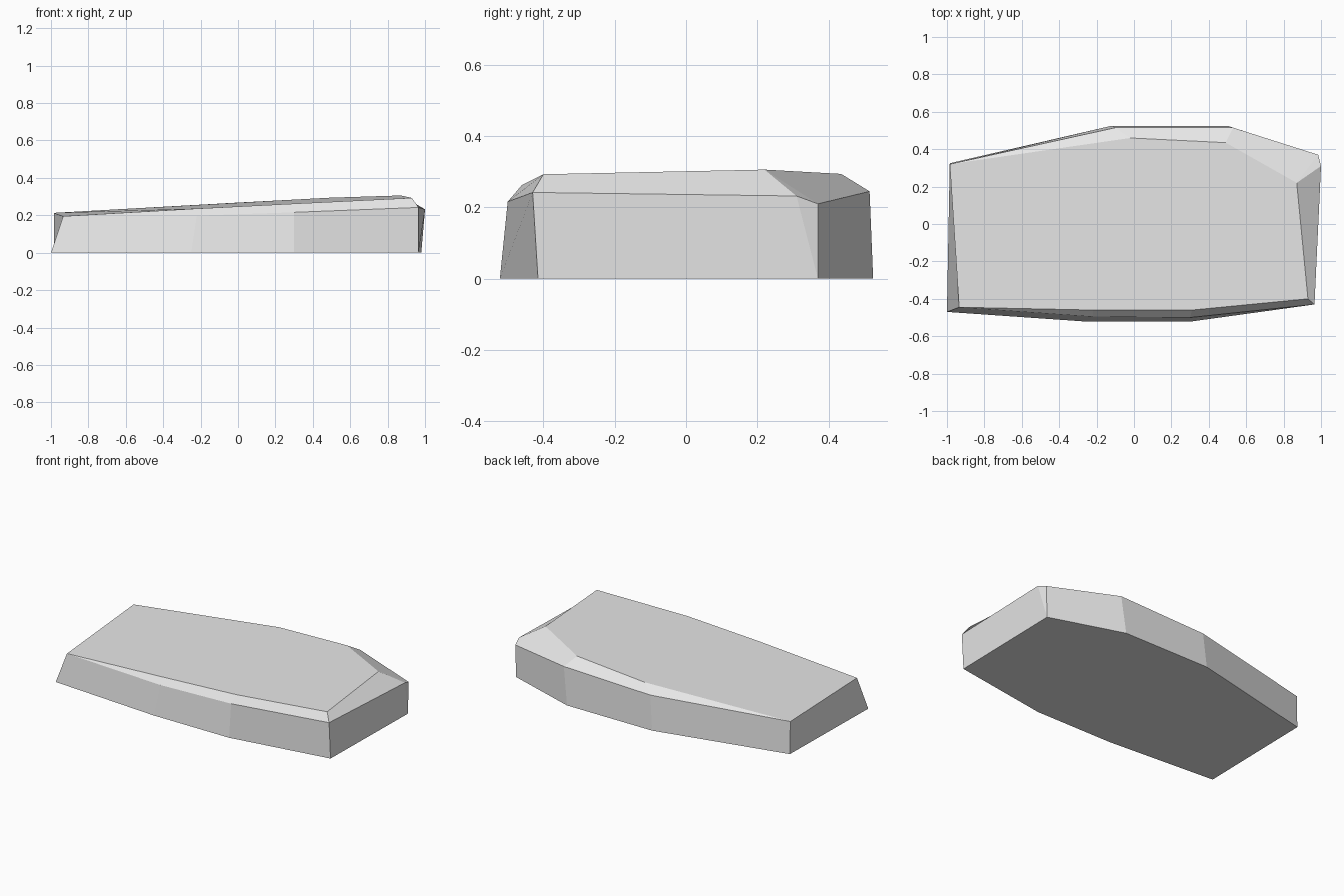
import bpy
import bmesh

default_cube = bpy.data.objects.get("Cube")
if default_cube:
    bpy.data.objects.remove(default_cube, do_unlink=True)


def make_material(name, colour):
    material = bpy.data.materials.new(name)
    material.use_nodes = True
    material.diffuse_color = colour
    for node in material.node_tree.nodes:
        if node.type == "BSDF_PRINCIPLED":
            node.inputs["Base Color"].default_value = colour
    return material


def add_face(bm, corners):
    """Add a face, skipping repeated corners where a bevel tapers to a point."""
    unique = list(dict.fromkeys(corners))
    if len(unique) > 2:
        bm.faces.new(unique)


def build_slab(name, columns, material):
    """Join columns of base, shoulder and rim points into a closed stone."""
    bm = bmesh.new()
    cache = {}

    def vertex(point):
        if point not in cache:
            cache[point] = bm.verts.new(point)
        return cache[point]

    rings = [[vertex(point) for point in ring] for ring in zip(*columns)]
    count = len(columns)

    # Steep sides, then the bevel between shoulder and rim
    for lower, upper in zip(rings, rings[1:]):
        for i in range(count):
            j = (i + 1) % count
            add_face(bm, (lower[i], lower[j], upper[j], upper[i]))

    # Flat underside and sloping top
    add_face(bm, rings[0][::-1])
    add_face(bm, rings[-1])

    bmesh.ops.recalc_face_normals(bm, faces=bm.faces)
    mesh = bpy.data.meshes.new(name)
    bm.to_mesh(mesh)
    bm.free()
    mesh.materials.append(material)
    slab = bpy.data.objects.new(name, mesh)
    bpy.context.collection.objects.link(slab)
    return slab


# Corners shared by several columns
front_left_rim = (-0.935, -0.445, 0.195)
back_left_rim = (-0.985, 0.32, 0.213)
back_right_base = (0.98, 0.37, 0)
back_right_rim = (0.87, 0.22, 0.306)

# Each column runs base, shoulder, rim; columns go round from the front left
columns = [
    ((-1, -0.47, 0), front_left_rim, front_left_rim),
    ((-0.25, -0.522, 0), (-0.22, -0.495, 0.198), (-0.22, -0.46, 0.236)),
    ((0.3, -0.522, 0), (0.3, -0.5, 0.216), (0.31, -0.46, 0.263)),
    ((0.965, -0.415, 0), (0.965, -0.43, 0.242), (0.93, -0.4, 0.293)),
    (back_right_base, (1, 0.31, 0.232), back_right_rim),
    (back_right_base, (0.985, 0.37, 0.21), back_right_rim),
    ((0.5, 0.525, 0), (0.53, 0.515, 0.245), (0.49, 0.435, 0.294)),
    ((-0.12, 0.525, 0), (-0.1, 0.515, 0.225), (-0.02, 0.46, 0.267)),
    ((-0.985, 0.325, 0), back_left_rim, back_left_rim),
]

stone_grey = make_material("stone grey", (0.8, 0.8, 0.8, 1))
build_slab("stone_slab", columns, stone_grey)
